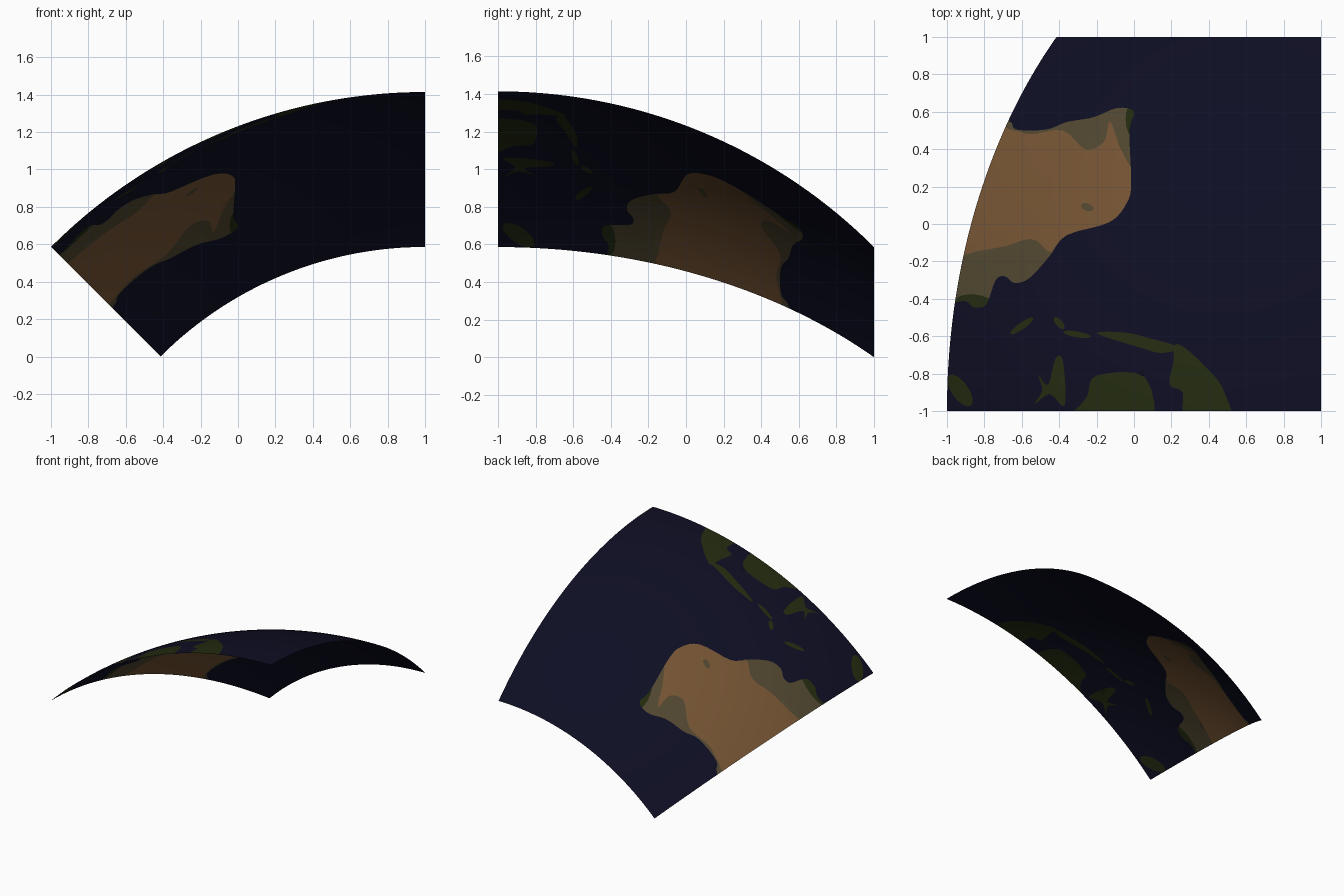
import bpy, math
from mathutils import Vector
from mathutils.geometry import delaunay_2d_cdt

if "Cube" in bpy.data.objects:
    bpy.data.objects.remove(bpy.data.objects["Cube"])

# One sheet: a 45 x 45 degree patch of a sphere, with land cut into it
R = 2 * math.sqrt(2)
LIM = math.pi / 4
GRID = 48


def material(name, rgb):
    m = bpy.data.materials.new(name)
    m.diffuse_color = (*rgb, 1)
    m.use_nodes = True
    m.node_tree.nodes["Principled BSDF"].inputs["Base Color"].default_value = m.diffuse_color
    return m


MATS = [material("ocean_navy", (0.0045, 0.0045, 0.0175)),
        material("forest_green", (0.0170, 0.0240, 0.0050)),
        material("scrub_olive", (0.080, 0.062, 0.029)),
        material("desert_brown", (0.175, 0.087, 0.033))]
OCEAN, FOREST, SCRUB, DESERT = range(4)


def to_angles(x, y):
    """Position seen from above to longitude / latitude, clamped to the rim."""
    lat = math.asin(min(max((y + 1) / R, 0), math.sin(LIM)))
    lon = math.asin(min(max((1 - x) / (R * math.cos(lat)), 0), math.sin(LIM)))
    return Vector((lon, lat))


def outline(pts, steps=4):
    """Closed smooth curve through a few points."""
    out, n = [], len(pts)
    for i in range(n):
        a, b, c, d = (Vector(pts[(i + k) % n]) for k in (-1, 0, 1, 2))
        for s in range(steps):
            t = s / steps
            p = 0.5 * (2 * b + (c - a) * t + (2 * a - 5 * b + 4 * c - d) * t * t
                       + (3 * b - a - 3 * c + d) * t ** 3)
            p = to_angles(p.x, p.y)
            if not out or (p - out[-1]).length > 1e-4:
                out.append(p)
    return out


def oval(x, y, rx, ry, turn=0):
    """Turned oval, for small islands and patches."""
    c, s = math.cos(math.radians(turn)), math.sin(math.radians(turn))
    ring = [(rx * math.cos(k * math.pi / 4), ry * math.sin(k * math.pi / 4)) for k in range(8)]
    return outline([(x + u * c - v * s, y + u * s + v * c) for u, v in ring], 2)


# Large land mass and its desert
coast = outline([(-.67, .55), (-.63, .505), (-.47, .505), (-.36, .545), (-.22, .57),
                 (-.09, .62), (0, .6), (-.025, .5), (-.015, .23), (-.035, .12), (-.13, .01),
                 (-.36, -.06), (-.45, -.17), (-.56, -.29), (-.64, -.315), (-.69, -.28),
                 (-.74, -.3), (-.79, -.43), (-.86, -.445), (-.91, -.41), (-1.1, -.4),
                 (-1.1, .2), (-.85, .56)])
desert = outline([(-.65, .5), (-.55, .48), (-.38, .5), (-.26, .4), (-.16, .44), (-.13, .55),
                  (-.08, .42), (.03, .1), (-.38, -.09), (-.45, -.15), (-.55, -.08),
                  (-.75, -.13), (-1.1, -.12), (-.9, .5)])
scrub_spot = oval(-.25, .09, .035, .02, -20)
forest_edges = [oval(0, .56, .045, .1), oval(-.87, -.46, .14, .085)]

# Islands
islands = [
    outline([(.23, -.64), (.37, -.75), (.48, -.89), (.52, -1.1), (.28, -1.05), (.26, -.9),
             (.19, -.86), (.21, -.74)]),
    outline([(-.2, -.585), (-.05, -.58), (.1, -.615), (.24, -.66), (.15, -.69), (.03, -.66)]),
    outline([(-.2, -.81), (.06, -.82), (.08, -1.1), (-.31, -1.05), (-.25, -.92)]),
    outline([(-.51, -.81), (-.46, -.86), (-.42, -.72), (-.38, -.73), (-.37, -.97),
             (-.45, -.91), (-.53, -.96), (-.49, -.89)]),
    oval(-.305, -.59, .075, .016, -10), oval(-.4, -.53, .04, .018, -50),
    oval(-.6, -.545, .075, .018, 35), oval(-.93, -.89, .1, .045, -55)]


def inside(p, poly):
    hit = False
    for a, b in zip(poly, poly[1:] + poly[:1]):
        if (a.y > p.y) != (b.y > p.y) and p.x < a.x + (p.y - a.y) * (b.x - a.x) / (b.y - a.y):
            hit = not hit
    return hit


def colour(p):
    if inside(p, coast):
        if inside(p, desert):
            return SCRUB if inside(p, scrub_spot) else DESERT
        return FOREST if any(inside(p, g) for g in forest_edges) else SCRUB
    return FOREST if any(inside(p, i) for i in islands) else OCEAN


# Even grid plus every outline, triangulated so colours meet along clean cuts
points = [Vector((LIM * i / GRID, LIM * j / GRID))
          for i in range(GRID + 1) for j in range(GRID + 1)]
cuts = []
for poly in [coast, desert, scrub_spot] + forest_edges + islands:
    k, n = len(points), len(poly)
    points += poly
    cuts += [(k + i, k + (i + 1) % n) for i in range(n)]
flat, _, tris, *_ = delaunay_2d_cdt(points, cuts, [], 0, 1e-5)


def on_sphere(p):
    return (1 - R * math.cos(p.y) * math.sin(p.x),
            -1 + R * math.sin(p.y),
            R * math.cos(p.y) * math.cos(p.x) - R / 2)


# Longitude runs towards -x, so reverse the winding to face outwards
mesh = bpy.data.meshes.new("globe_patch")
mesh.from_pydata([on_sphere(p) for p in flat], [], [list(t)[::-1] for t in tris])
for m in MATS:
    mesh.materials.append(m)
for face, t in zip(mesh.polygons, tris):
    face.material_index = colour(sum((flat[i] for i in t), Vector((0, 0))) / 3)
    face.use_smooth = True
globe = bpy.data.objects.new("globe_patch", mesh)
bpy.context.collection.objects.link(globe)
